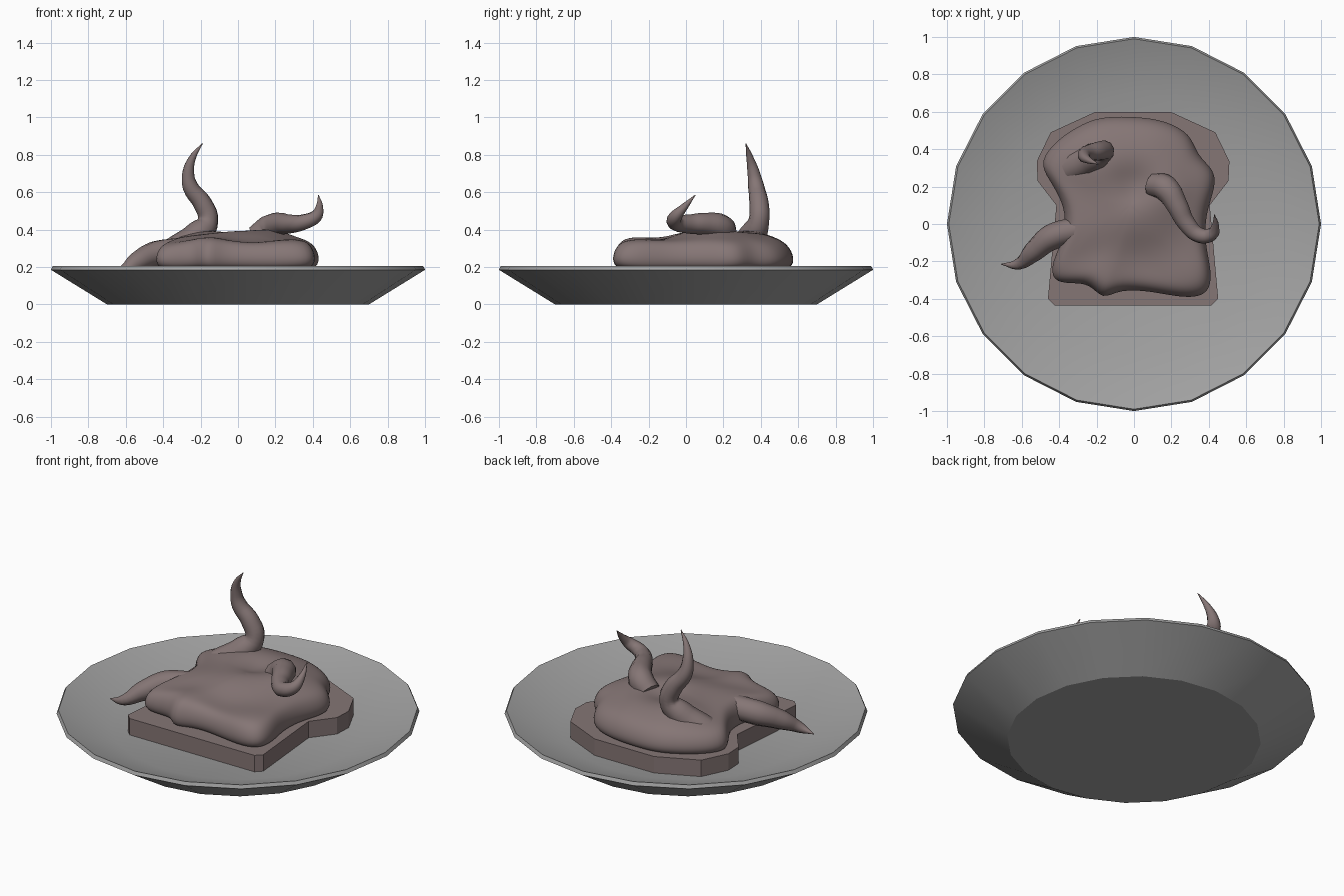
import bpy
import bmesh
import math
from mathutils import Vector

cube = bpy.data.objects.get("Cube")
if cube:
    bpy.data.objects.remove(cube, do_unlink=True)


def make_material(name, colour):
    mat = bpy.data.materials.new(name)
    mat.use_nodes = True
    mat.diffuse_color = (*colour, 1)
    bsdf = next(n for n in mat.node_tree.nodes if n.type == "BSDF_PRINCIPLED")
    bsdf.inputs["Base Color"].default_value = (*colour, 1)
    return mat


grey = make_material("plate grey", (0.36, 0.36, 0.36))
brown = make_material("dull brown", (0.235, 0.18, 0.178))


def add_object(name, mesh, mat, angle=None):
    mesh.materials.clear()
    mesh.materials.append(mat)
    obj = bpy.data.objects.new(name, mesh)
    bpy.context.collection.objects.link(obj)
    if angle is not None:
        bpy.ops.object.select_all(action="DESELECT")
        obj.select_set(True)
        bpy.context.view_layer.objects.active = obj
        bpy.ops.object.shade_smooth_by_angle(angle=math.radians(angle))
    return obj


def mesh_from_rings(name, rings):
    """Bridge closed rings of points and cap the first and last ring."""
    bm = bmesh.new()
    loops = [[bm.verts.new(p) for p in ring] for ring in rings]
    count = len(loops[0])
    for low, high in zip(loops, loops[1:]):
        for i in range(count):
            j = (i + 1) % count
            bm.faces.new((low[i], low[j], high[j], high[i]))
    bm.faces.new(loops[0][::-1])
    bm.faces.new(loops[-1])
    bmesh.ops.recalc_face_normals(bm, faces=bm.faces)
    mesh = bpy.data.meshes.new(name)
    bm.to_mesh(mesh)
    bm.free()
    return mesh


# Plate: a twenty-sided shallow dish
def circle(radius, z, sides=20):
    steps = [math.tau * i / sides for i in range(sides)]
    return [(radius * math.cos(a), radius * math.sin(a), z) for a in steps]


plate_profile = [(0.7, 0), (1, 0.185), (0.99, 0.205), (0.7, 0.1)]
plate = mesh_from_rings("plate", [circle(r, z) for r, z in plate_profile])
add_object("plate", plate, grey, 30)

# Bread slice: half an outline, mirrored and extruded
half = [(0.42, -0.435), (0.455, -0.4), (0.41, 0.1), (0.51, 0.23),
        (0.515, 0.335), (0.44, 0.49), (0.2, 0.6)]
outline = half + [(-x, y) for x, y in reversed(half)]
bread = mesh_from_rings("bread_slice", [[(x - 0.005, y, z) for x, y in outline]
                                        for z in (0.1, 0.2)])
add_object("bread_slice", bread, brown)

# Spread: lumpy topping, shrinking rings lifted by a few soft bumps
edge = [(-.155, .567), (.02, .565), (.165, .545), (.3, .475), (.33, .36),
        (.42, .29), (.43, .2), (.375, .06), (.37, -.1), (.41, -.25),
        (.395, -.37), (.27, -.39), (.09, -.35), (-.08, -.34), (-.165, -.4),
        (-.23, -.31), (-.33, -.31), (-.43, -.3), (-.435, -.2), (-.36, -.06),
        (-.36, .1), (-.45, .24), (-.5, .33), (-.4, .45), (-.26, .535)]
# Each bump: x, y, height, width
bumps = [(0, 0.04, 0.07, 0.17), (-0.18, 0.36, 0.07, 0.14), (0.1, 0.42, 0.05, 0.12),
         (0, 0.21, -0.04, 0.08), (0.3, -0.28, 0.03, 0.1), (-0.17, -0.3, 0.04, 0.08),
         (0.2, 0.18, 0.05, 0.12), (-0.3, -0.03, 0.03, 0.1), (0.05, -0.17, -0.02, 0.08)]


def top_height(x, y):
    z = 0.32 - 0.03 * max(0, y - 0.3) / 0.3
    for bx, by, height, width in bumps:
        z += height * math.exp(-((x - bx) ** 2 + (y - by) ** 2) / (2 * width ** 2))
    return z


def spread_ring(scale, lift):
    centre = Vector((-0.02, 0.1))
    ring = []
    for point in edge:
        x, y = centre + (Vector(point) - centre) * scale
        ring.append((x, y, 0.19 + (top_height(x, y) - 0.19) * lift))
    return ring


spread_profile = [(0.93, 0), (1, 0.1), (1.03, 0.4), (0.99, 0.8), (0.9, 1),
                  (0.75, 1), (0.6, 1), (0.45, 1), (0.3, 1), (0.15, 1), (0.05, 1)]
spread = mesh_from_rings("spread", [spread_ring(s, f) for s, f in spread_profile])
spread_obj = add_object("spread", spread, brown, 180)
subdivision = spread_obj.modifiers.new("Subdivision", "SUBSURF")
subdivision.levels = subdivision.render_levels = 2


# Tentacles: tapered curved tubes, each point x, y, z, radius
def tentacle(name, points):
    curve = bpy.data.curves.new(name + "_path", "CURVE")
    curve.dimensions = "3D"
    curve.bevel_depth = 1
    curve.bevel_resolution = 3
    curve.resolution_u = 5
    curve.use_fill_caps = True
    spline = curve.splines.new("BEZIER")
    spline.bezier_points.add(len(points) - 1)
    for knot, (x, y, z, radius) in zip(spline.bezier_points, points):
        knot.co = (x, y, z)
        knot.radius = radius
        knot.handle_left_type = knot.handle_right_type = "AUTO"
    path = bpy.data.objects.new(name + "_path", curve)
    bpy.context.collection.objects.link(path)
    graph = bpy.context.evaluated_depsgraph_get()
    mesh = bpy.data.meshes.new_from_object(path.evaluated_get(graph))
    bpy.data.objects.remove(path, do_unlink=True)
    add_object(name, mesh, brown, 60)


tentacle("tall_tentacle", [
    (-0.33, 0.3, 0.28, 0.085), (-0.21, 0.36, 0.375, 0.075), (-0.16, 0.39, 0.45, 0.055),
    (-0.19, 0.39, 0.54, 0.052), (-0.255, 0.375, 0.63, 0.043), (-0.265, 0.36, 0.71, 0.032),
    (-0.24, 0.34, 0.79, 0.018), (-0.19, 0.32, 0.86, 0.002)])
tentacle("right_tentacle", [
    (-0.3, -0.03, 0.29, 0.07), (-0.44, -0.07, 0.27, 0.07), (-0.54, -0.15, 0.225, 0.055),
    (-0.62, -0.215, 0.175, 0.03), (-0.71, -0.215, 0.16, 0.002)])
tentacle("left_tentacle", [
    (0.1, 0.21, 0.36, 0.065), (0.17, 0.19, 0.41, 0.072), (0.23, 0.1, 0.43, 0.06),
    (0.28, 0.005, 0.43, 0.05), (0.35, -0.06, 0.44, 0.042), (0.415, -0.055, 0.47, 0.035),
    (0.435, -0.01, 0.52, 0.02), (0.43, 0.05, 0.585, 0.002)])
